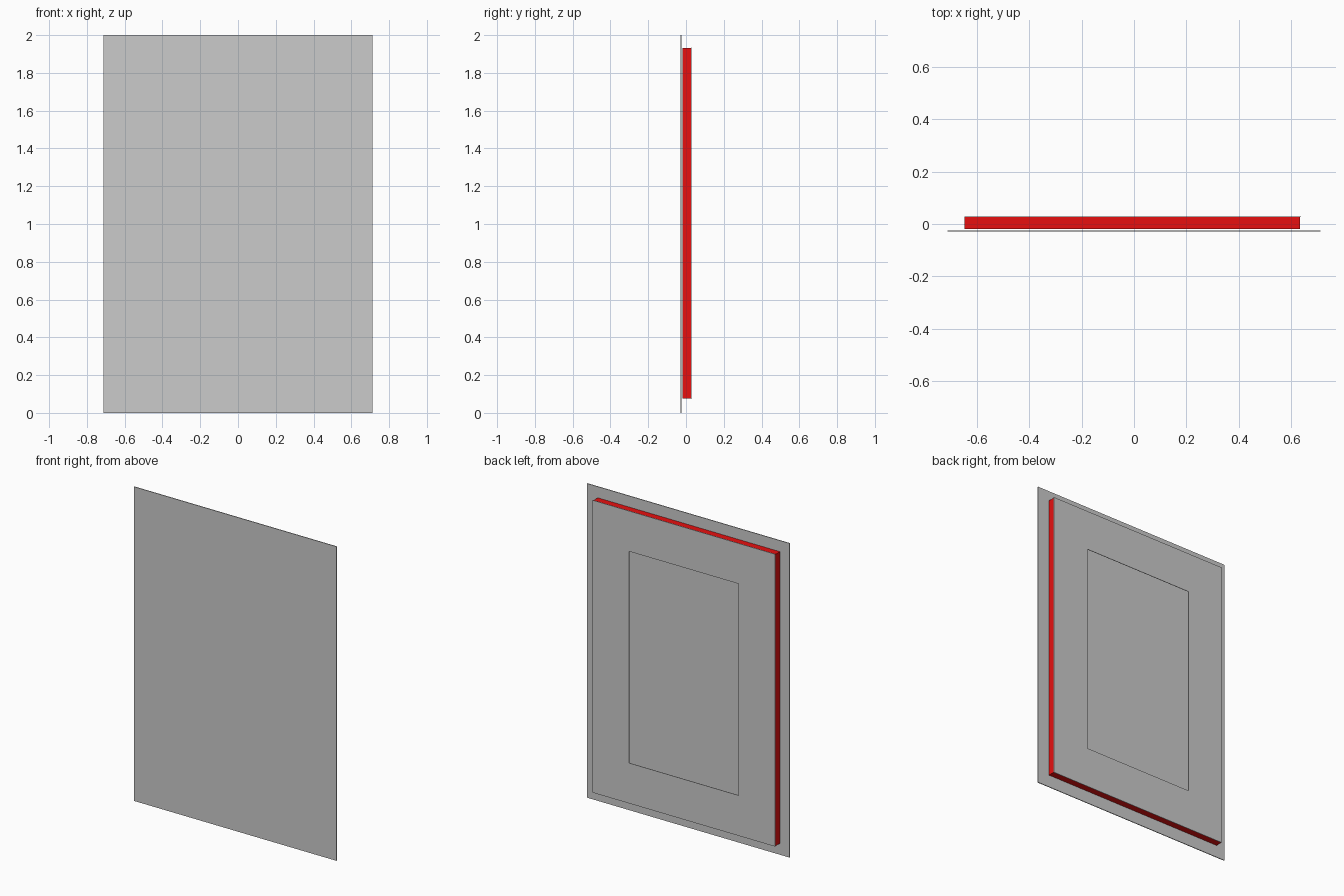
import bpy, bmesh

if "Cube" in bpy.data.objects:
    bpy.data.objects.remove(bpy.data.objects["Cube"])

def finish(name, bm, mat=None):
    bmesh.ops.recalc_face_normals(bm, faces=bm.faces)
    me = bpy.data.meshes.new(name)
    bm.to_mesh(me)
    bm.free()
    ob = bpy.data.objects.new(name, me)
    bpy.context.collection.objects.link(ob)
    if mat:
        me.materials.append(mat)
    return ob

def panel(name, x0, x1, z0, z1, y0, y1):
    bm = bmesh.new()
    bmesh.ops.create_cube(bm, size=1)
    for v in bm.verts:
        v.co = (x1 if v.co.x > 0 else x0, y1 if v.co.y > 0 else y0, z1 if v.co.z > 0 else z0)
    return finish(name, bm)

def ring(name, x0, x1, z0, z1, y0, y1, width, mat=None):
    # rectangular frame: outer and inner loops at two depths, bridged with quads
    bm = bmesh.new()
    loops = []
    for y, w in ((y0, 0), (y1, 0), (y1, width), (y0, width)):
        loops.append([bm.verts.new((x, y, z)) for x, z in
                      ((x0 + w, z0 + w), (x1 - w, z0 + w), (x1 - w, z1 - w), (x0 + w, z1 - w))])
    for i in range(4):
        a, b = loops[i], loops[(i + 1) % 4]
        for j in range(4):
            k = (j + 1) % 4
            bm.faces.new((a[j], a[k], b[k], b[j]))
    return finish(name, bm, mat)

red = bpy.data.materials.new("red")
red.diffuse_color = (0.8, 0.005, 0.005, 1)
red.use_nodes = True
red.node_tree.nodes["Principled BSDF"].inputs["Base Color"].default_value = red.diffuse_color

# thin front sheet
panel("front_panel", -0.713, 0.713, 0, 2, -0.029, -0.024)
# red strip around the edge, just behind the sheet
ring("edge_strip", -0.648, 0.635, 0.075, 1.932, -0.019, 0.026, 0.01, red)
# back plate with rectangular opening
ring("back_plate", -0.648, 0.638, 0.073, 1.934, 0.026, 0.029, 0.257)
